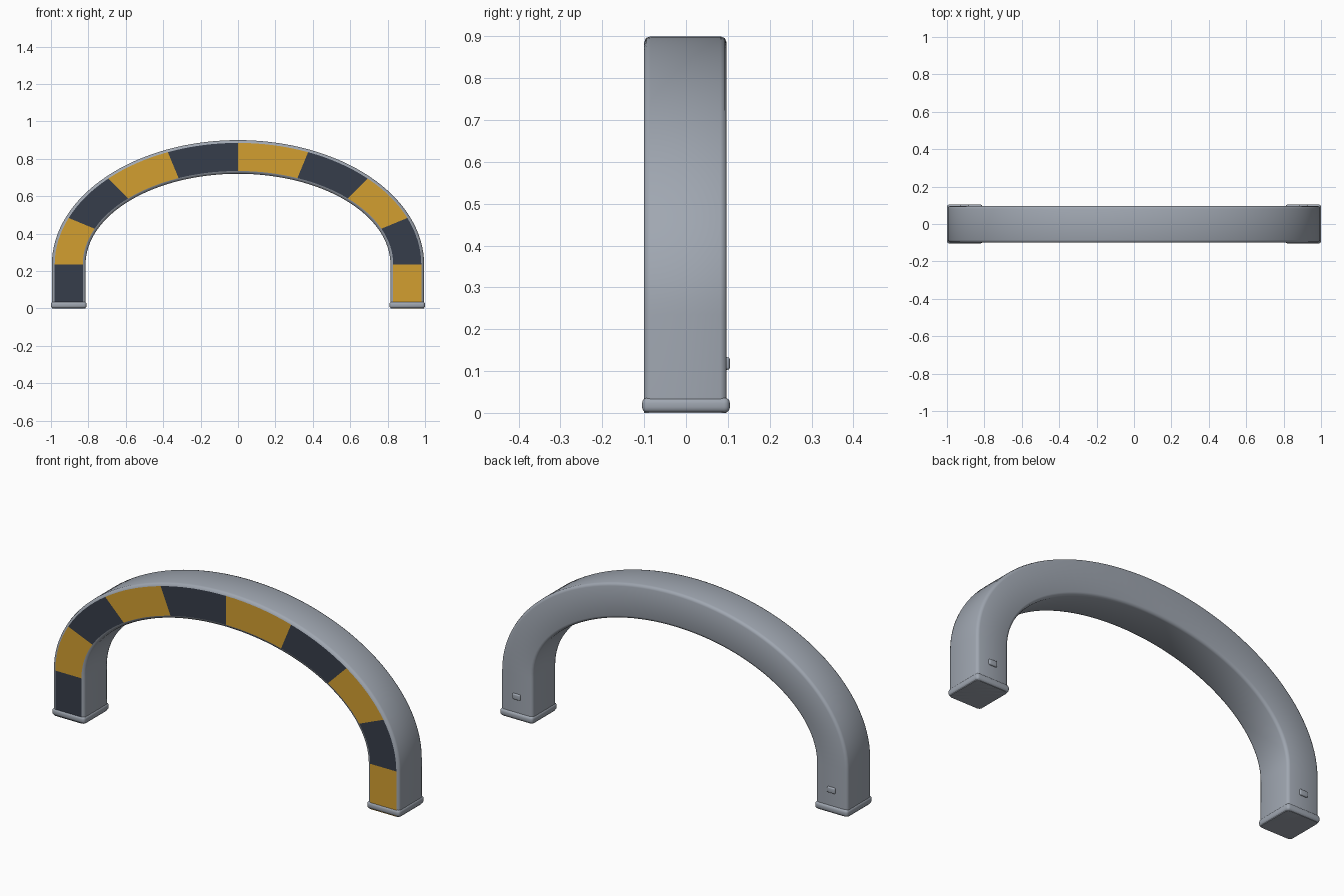
import bpy, bmesh, math

cube = bpy.data.objects.get("Cube")
if cube:
    bpy.data.objects.remove(cube, do_unlink=True)


def material(name, rgb):
    m = bpy.data.materials.new(name)
    m.use_nodes = True
    m.diffuse_color = (*rgb, 1)
    m.node_tree.nodes["Principled BSDF"].inputs["Base Color"].default_value = (*rgb, 1)
    return m


grey = material("steel_grey", (0.35, 0.385, 0.44))
yellow = material("warning_yellow", (0.65, 0.345, 0.03))
dark = material("dark_slate", (0.037, 0.047, 0.069))


def make_object(name, bm, mats):
    bmesh.ops.recalc_face_normals(bm, faces=bm.faces[:])
    mesh = bpy.data.meshes.new(name)
    bm.to_mesh(mesh)
    bm.free()
    for m in mats:
        mesh.materials.append(m)
    obj = bpy.data.objects.new(name, mesh)
    bpy.context.collection.objects.link(obj)
    return obj


# Arch dimensions: mid-line half width and rise, straight leg height, half band
HALF, RISE, LEG, BAND, FACE = 0.905, 0.575, 0.235, 0.09, 0.075
FRONT, BACK = -0.10, 0.097
STEPS = 8  # rows per stripe

# Chamfered rectangular section as (offset from mid-line, y)
rim = [(BAND, 0.015), (0.086, 0.004), (FACE, 0.0)]
section = [(d, FRONT + e) for d, e in rim]
section += [(-d, FRONT + e) for d, e in reversed(rim)]
section += [(-d, BACK - e) for d, e in rim]
section += [(d, BACK - e) for d, e in reversed(rim)]


def ring(bm, angle, drop):
    c, s = math.cos(angle), math.sin(angle)
    return [bm.verts.new(((HALF + d) * c, y, LEG - drop + (RISE + d) * s))
            for d, y in section]


# Arch body: right leg, half ellipse, left leg, with alternating front stripes
bm = bmesh.new()
path = [(0, LEG, 0), (0, LEG - 0.035, 0)]
path += [(math.pi * i / (8 * STEPS), 0, 1 + i // STEPS) for i in range(8 * STEPS)]
path += [(math.pi, 0, 9), (math.pi, LEG - 0.035, 9), (math.pi, LEG, 9)]
rings = [ring(bm, a, drop) for a, drop, _ in path]
n = len(section)
for (low, high), (_, _, stripe) in zip(zip(rings, rings[1:]), path):
    for j in range(n):
        k = (j + 1) % n
        f = bm.faces.new((low[j], low[k], high[k], high[j]))
        f.smooth = True
        if j == len(rim) - 1:
            f.smooth = False
            f.material_index = 1 + stripe % 2
for end in (rings[0], rings[-1]):
    bm.faces.new(end)
make_object("arch_body", bm, [grey, yellow, dark])


# Rounded block used for the feet and rear buttons
def block(name, centre, size, radius):
    bm = bmesh.new()
    bmesh.ops.create_cube(bm, size=1)
    for v in bm.verts:
        v.co = [c + p * s for c, p, s in zip(centre, v.co, size)]
    bmesh.ops.bevel(bm, geom=bm.edges[:], offset=radius, segments=4,
                    profile=0.5, affect="EDGES", clamp_overlap=True)
    obj = make_object(name, bm, [grey])
    bpy.ops.object.select_all(action="DESELECT")
    obj.select_set(True)
    bpy.context.view_layer.objects.active = obj
    bpy.ops.object.shade_smooth_by_angle(angle=math.radians(40))


for side, x in (("left", HALF), ("right", -HALF)):
    block(side + "_foot_rim", (x, 0, 0.0185), (0.19, 0.21, 0.037), 0.014)
    block(side + "_rear_button", (x, BACK, 0.118), (0.046, 0.016, 0.03), 0.006)
